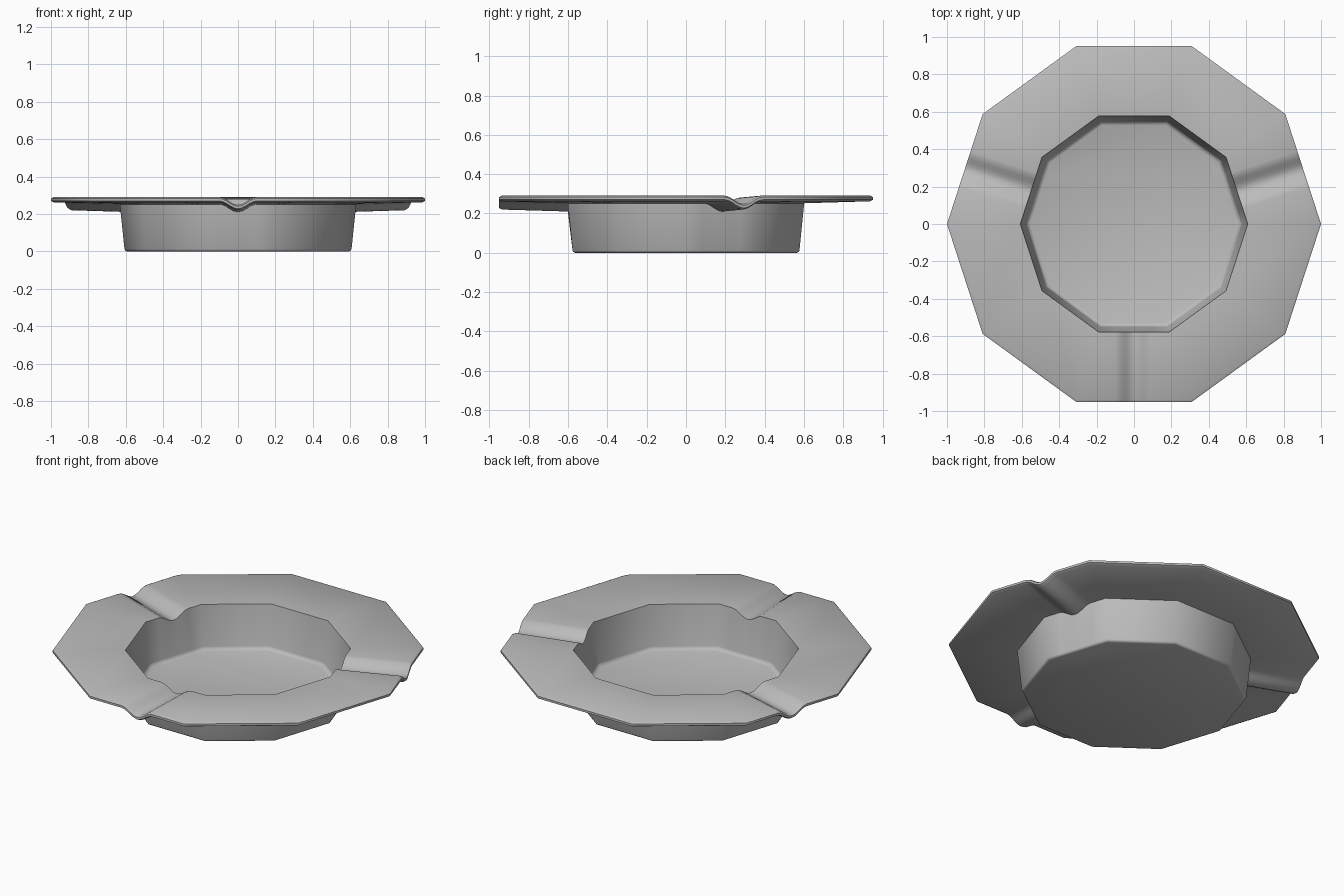
import bpy
import bmesh
from math import cos, sin, pi, radians

cube = bpy.data.objects.get("Cube")
if cube:
    bpy.data.objects.remove(cube, do_unlink=True)

SIDES = 10
GROOVE_SIDES = (0, 4, 7)      # sides of the decagon that carry a rest groove
GROOVE_HALF_WIDTH = 0.1
GROOVE_DEPTH = 0.042
GROOVE_STEPS = 10

# Cross-section from the floor over the rim to the base: radius, height, grooved
PROFILE = [
    (0.555, 0.025, False), (0.573, 0.032, False), (0.577, 0.045, False),
    (0.608, 0.281, True),
    (0.985, 0.291, True), (1.0, 0.283, True), (1.0, 0.270, True), (0.985, 0.262, True),
    (0.632, 0.252, True),
    (0.607, 0.012, False), (0.603, 0.004, False), (0.593, 0.0, False),
]


def ring_points(radius, height, grooved):
    """Decagon outline with extra points where the grooves cross it."""
    points = []
    apothem = radius * cos(pi / SIDES)
    for side in range(SIDES):
        corner = 2 * pi * side / SIDES
        points.append((radius * cos(corner), radius * sin(corner), height))
        if side not in GROOVE_SIDES:
            continue
        mid = corner + pi / SIDES
        for i in range(GROOVE_STEPS + 1):
            u = 2 * i / GROOVE_STEPS - 1
            t = u * GROOVE_HALF_WIDTH
            dip = GROOVE_DEPTH * (0.5 + 0.5 * cos(pi * u)) if grooved else 0
            points.append((apothem * cos(mid) - t * sin(mid),
                           apothem * sin(mid) + t * cos(mid), height - dip))
    return points


# Grey glaze
grey = bpy.data.materials.new("grey")
grey.use_nodes = True
colour = (0.5, 0.5, 0.5, 1)
grey.diffuse_color = colour
grey.node_tree.nodes["Principled BSDF"].inputs["Base Color"].default_value = colour

# Dish with its wide rim
bm = bmesh.new()
rings = [[bm.verts.new(p) for p in ring_points(*row)] for row in PROFILE]
for a, b in zip(rings, rings[1:]):
    for i in range(len(a)):
        j = (i + 1) % len(a)
        bm.faces.new((a[i], b[i], b[j], a[j]))
bm.faces.new(rings[0])
bm.faces.new(reversed(rings[-1]))
bmesh.ops.recalc_face_normals(bm, faces=bm.faces)
mesh = bpy.data.meshes.new("ashtray_dish")
bm.to_mesh(mesh)
bm.free()
mesh.materials.append(grey)
dish = bpy.data.objects.new("ashtray_dish", mesh)
bpy.context.collection.objects.link(dish)

bpy.context.view_layer.objects.active = dish
dish.select_set(True)
bpy.ops.object.shade_smooth_by_angle(angle=radians(52))
